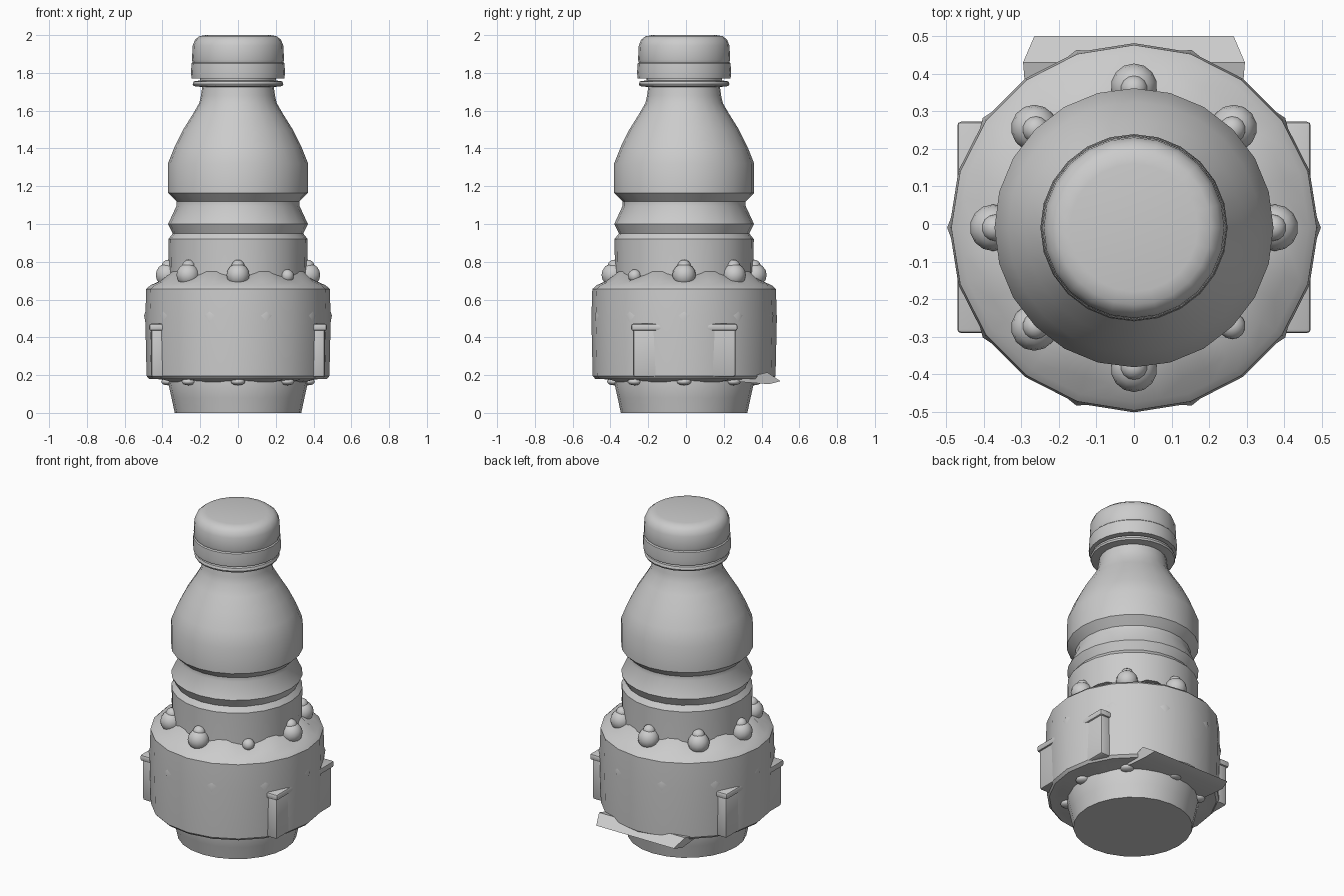
import bpy, bmesh, math
from mathutils import Vector, Matrix

if "Cube" in bpy.data.objects:
    bpy.data.objects.remove(bpy.data.objects["Cube"])

CY = -0.01  # bottle axis sits slightly off centre in y


def finish(bm, name, angle=35):
    bmesh.ops.recalc_face_normals(bm, faces=bm.faces)
    me = bpy.data.meshes.new(name)
    bm.to_mesh(me)
    bm.free()
    ob = bpy.data.objects.new(name, me)
    bpy.context.collection.objects.link(ob)
    bpy.ops.object.select_all(action='DESELECT')
    ob.select_set(True)
    bpy.context.view_layer.objects.active = ob
    bpy.ops.object.shade_smooth_by_angle(angle=math.radians(angle))
    return ob


def lathe(name, profile, n, wave=None, angle=35):
    """Revolve (r, z) points round the axis, capping both ends."""
    bm = bmesh.new()
    rings = []
    for i, (r, z) in enumerate(profile):
        ring = []
        for k in range(n):
            a = 2 * math.pi * k / n
            dz = wave(i, a) if wave else 0
            ring.append(bm.verts.new((r * math.cos(a), CY + r * math.sin(a), z + dz)))
        rings.append(ring)
    for lo, hi in zip(rings, rings[1:]):
        for k in range(n):
            bm.faces.new((lo[k], lo[(k + 1) % n], hi[(k + 1) % n], hi[k]))
    bm.faces.new(rings[0])
    bm.faces.new(rings[-1])
    return finish(bm, name, angle)


# Bottle body with waist grooves, shoulder, neck and support ring
lathe("bottle", [(0.335, 0), (0.352, 0.08), (0.37, 0.16), (0.365, 0.2), (0.365, 0.73),
                 (0.369, 0.92), (0.345, 0.95), (0.37, 1.0), (0.326, 1.095), (0.326, 1.12),
                 (0.371, 1.165), (0.371, 1.32), (0.335, 1.41), (0.29, 1.50), (0.24, 1.58),
                 (0.205, 1.64), (0.196, 1.68), (0.19, 1.725), (0.235, 1.73), (0.24, 1.74),
                 (0.235, 1.755), (0.20, 1.76), (0.20, 1.80)], 24)

# Screw cap with tamper band
lathe("cap", [(0.21, 1.77), (0.246, 1.77), (0.249, 1.80), (0.246, 1.85), (0.240, 1.856),
              (0.244, 1.87), (0.240, 1.945), (0.228, 1.975), (0.205, 1.994), (0.17, 2.0)], 24)

# Wide collar, its inner edges rippling between the studs
N = 40
prof = [(0.355, 0.165), (0.42, 0.178), (0.47, 0.18), (0.484, 0.195), (0.491, 0.5),
        (0.486, 0.655), (0.465, 0.675), (0.42, 0.695), (0.36, 0.735)]


def ripple(i, a):
    return {0: 0.008, 8: -0.02}.get(i, 0) * math.cos(8 * a)


collar = lathe("collar", prof, N, ripple, 40)
# outer rings are 20-sided: pull every other vertex onto the chord
for i, (r, z) in enumerate(prof):
    if 1 <= i <= 6:
        for k in range(1, N, 2):
            v = collar.data.vertices[i * N + k]
            s = math.cos(math.pi / 20)
            v.co.x *= s
            v.co.y = CY + (v.co.y - CY) * s

# Two-ball studs round the collar, larger above and small below
bm = bmesh.new()
for k in range(8):
    a = k * math.pi / 4
    d = Vector((math.cos(a), math.sin(a), 0))
    base = Vector((0, CY, 0))
    spheres = [(0.37, 0.165, 0.038)]
    if k == 7:
        spheres.append((0.37, 0.725, 0.035))
    else:
        spheres += [(0.375, 0.73, 0.062), (0.37, 0.775, 0.036)]
    for r, z, s in spheres:
        m = Matrix.Translation(base + d * r + Vector((0, 0, z)))
        if z < 0.3:
            m = m @ Matrix.Diagonal((1, 1, 0.5, 1))
        bmesh.ops.create_uvsphere(bm, u_segments=14, v_segments=8, radius=s, matrix=m)
finish(bm, "collar_studs", 60)

# Shallow diamond bosses on the collar wall
bm = bmesh.new()
for k in range(10):
    a = k * math.pi / 5
    d = Vector((math.cos(a), math.sin(a), 0))
    t = Vector((-d.y, d.x, 0))
    c = Vector((0, CY, 0.515)) + d * 0.482
    up = Vector((0, 0, 1))
    rim = [bm.verts.new(c + o) for o in (up * 0.045, t * 0.04, up * -0.085, t * -0.04)]
    tip = bm.verts.new(c + d * 0.015)
    for j in range(4):
        bm.faces.new((rim[j], rim[(j + 1) % 4], tip))
finish(bm, "diamond_bosses", 60)


def box(name, x0, x1, y0, y1, z0, z1, bevel):
    bm = bmesh.new()
    m = Matrix.Translation(((x0 + x1) / 2, (y0 + y1) / 2, (z0 + z1) / 2))
    bmesh.ops.create_cube(bm, size=1, matrix=m @ Matrix.Diagonal((x1 - x0, y1 - y0, z1 - z0, 1)))
    bmesh.ops.bevel(bm, geom=bm.edges[:], offset=bevel, segments=2, affect='EDGES', profile=0.5)
    return finish(bm, name)


# Side brackets: block with overhanging lip, corners poking out of the collar
for side, s in (("left", -1), ("right", 1)):
    xs = sorted((s * 0.37, s * 0.46))
    box(side + "_bracket", *xs, -0.28, 0.262, 0.19, 0.45, 0.012)
    xs = sorted((s * 0.37, s * 0.47))
    box(side + "_bracket_lip", *xs, -0.29, 0.272, 0.435, 0.472, 0.01)

# Wedge-shaped flap under the back of the collar
bm = bmesh.new()
section = [(0.24, 0.168, 0.28), (0.43, 0.215, 0.295), (0.50, 0.168, 0.265), (0.44, 0.152, 0.28)]
ends = [[bm.verts.new((s * w, y, z)) for y, z, w in section] for s in (-1, 1)]
for e in ends:
    bm.faces.new(e)
for j in range(4):
    k = (j + 1) % 4
    bm.faces.new((ends[0][j], ends[0][k], ends[1][k], ends[1][j]))
finish(bm, "back_flap", 20)
